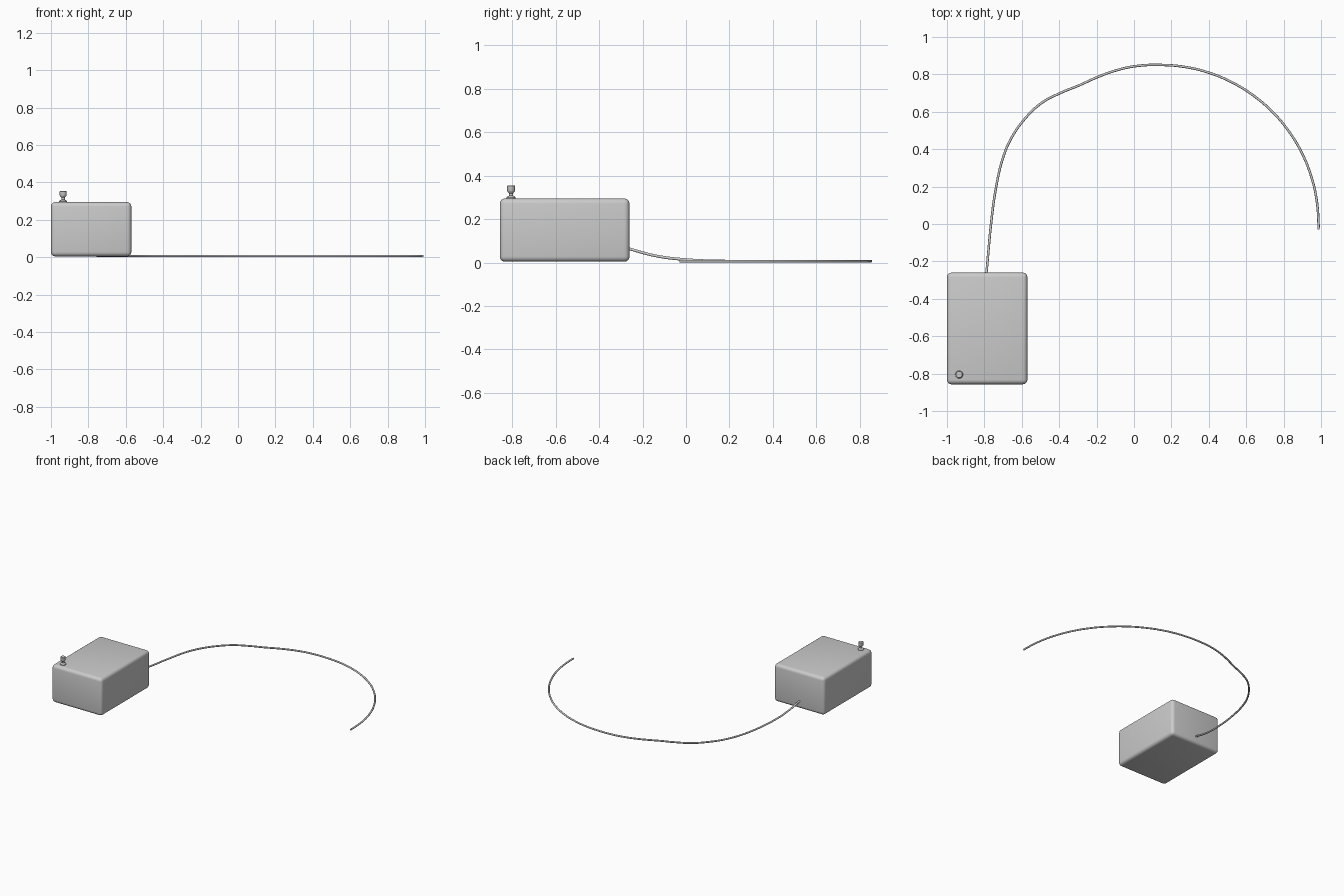
import bpy, bmesh, math

if "Cube" in bpy.data.objects:
    bpy.data.objects.remove(bpy.data.objects["Cube"])


def finish(bm, name, angle=35):
    me = bpy.data.meshes.new(name)
    bmesh.ops.recalc_face_normals(bm, faces=bm.faces)
    bm.to_mesh(me)
    bm.free()
    ob = bpy.data.objects.new(name, me)
    bpy.context.collection.objects.link(ob)
    bpy.ops.object.select_all(action='DESELECT')
    ob.select_set(True)
    bpy.context.view_layer.objects.active = ob
    bpy.ops.object.shade_smooth_by_angle(angle=math.radians(angle))
    return ob


# Housing: box with rounded edges
lo, hi = (-1.0, -0.857, 0.004), (-0.57, -0.26, 0.295)
bm = bmesh.new()
bmesh.ops.create_cube(bm, size=1)
for v in bm.verts:
    v.co = [(a + b) / 2 + c * (b - a) for a, b, c in zip(lo, hi, v.co)]
bmesh.ops.bevel(bm, geom=bm.edges[:], offset=0.024, offset_type='OFFSET',
                segments=4, profile=0.5, affect='EDGES')
finish(bm, "housing")

# Valve knob: lathed profile (radius, height)
profile = [(0, 0.29), (0.021, 0.29), (0.021, 0.300), (0.017, 0.304),
           (0.009, 0.308), (0.009, 0.318), (0.017, 0.327),
           (0.0185, 0.330), (0.0185, 0.352), (0.0165, 0.354), (0, 0.354)]
bm = bmesh.new()
vs = [bm.verts.new((r, 0, z)) for r, z in profile]
es = [bm.edges.new(p) for p in zip(vs, vs[1:])]
bmesh.ops.spin(bm, geom=vs + es, cent=(0, 0, 0), axis=(0, 0, 1),
               angle=math.tau, steps=24)
bmesh.ops.remove_doubles(bm, verts=bm.verts[:], dist=1e-5)
bmesh.ops.translate(bm, verts=bm.verts[:], vec=(-0.935, -0.805, 0))
finish(bm, "top_knob")

# Cable: leaves the back of the housing, settles on the floor, then sweeps round
R = 0.0065
path = [(-0.793, -0.29, 0.072), (-0.788, -0.25, 0.060), (-0.778, -0.14, 0.031),
        (-0.765, -0.005, 0.014), (-0.738, 0.193, R), (-0.70, 0.355, R),
        (-0.658, 0.455, R), (-0.594, 0.55, R), (-0.497, 0.645, R),
        (-0.39, 0.702, R), (-0.294, 0.741, R), (-0.187, 0.789, R),
        (-0.086, 0.824, R), (0.016, 0.845, R)]
for i in range(11):
    a = math.radians(90 - i * 9)
    path.append((0.138 + 0.848 * math.cos(a), 0.002 + 0.8485 * math.sin(a), R))
path[-1] = (0.9865, 0.002, R)
path.append((0.9865, -0.03, R))
cu = bpy.data.curves.new("cable", 'CURVE')
cu.dimensions = '3D'
cu.bevel_depth = R
cu.bevel_resolution = 3
cu.use_fill_caps = True
cu.resolution_u = 6
sp = cu.splines.new('BEZIER')
sp.bezier_points.add(len(path) - 1)
for p, co in zip(sp.bezier_points, path):
    p.co = co
    p.handle_left_type = p.handle_right_type = 'AUTO'
cable = bpy.data.objects.new("cable", cu)
bpy.context.collection.objects.link(cable)
bpy.ops.object.select_all(action='DESELECT')
cable.select_set(True)
bpy.context.view_layer.objects.active = cable
bpy.ops.object.convert(target='MESH')
bpy.ops.object.shade_smooth_by_angle(angle=math.radians(50))
